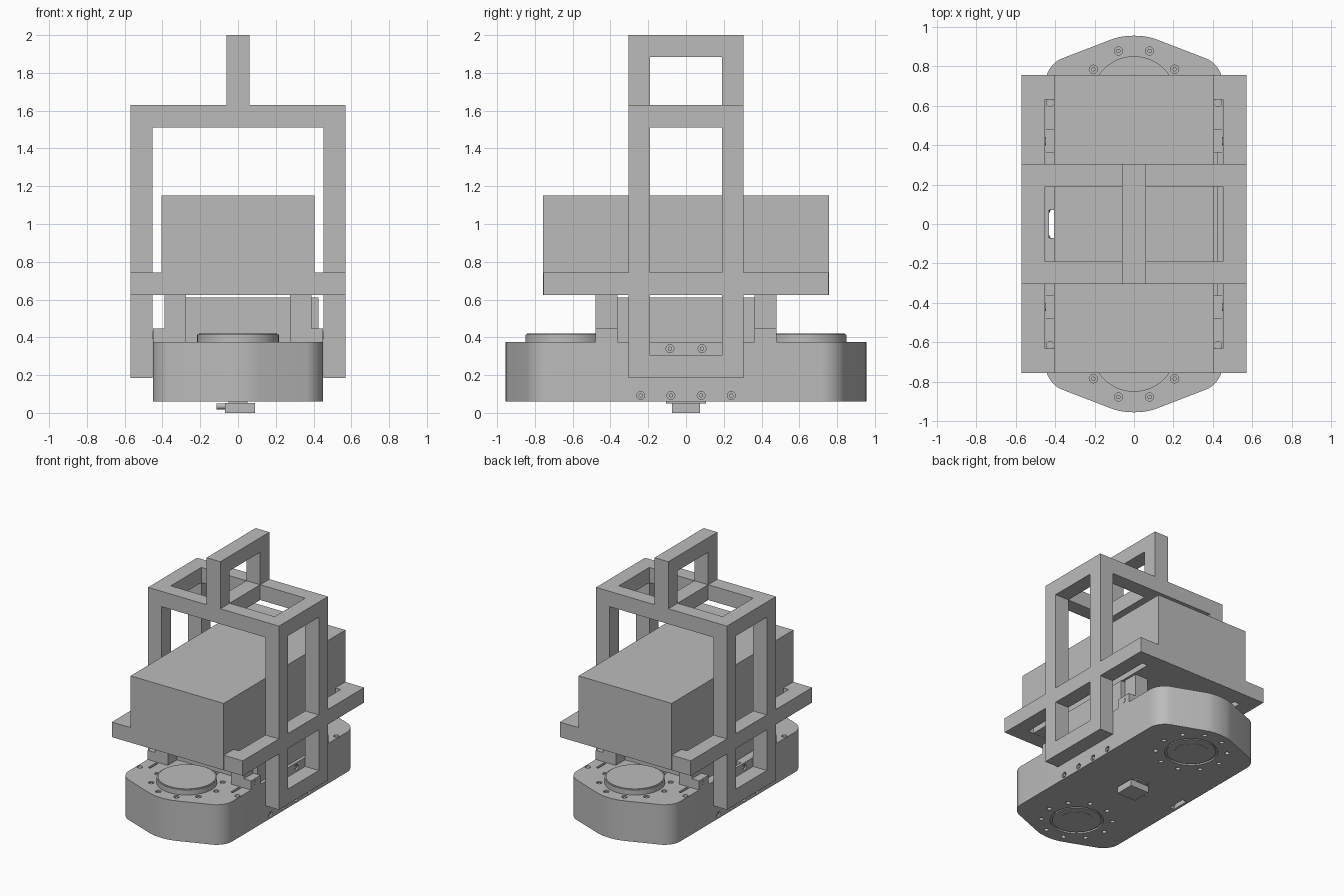
import bpy, bmesh, math
from mathutils import Matrix, Vector

if "Cube" in bpy.data.objects:
    bpy.data.objects.remove(bpy.data.objects["Cube"])

grey = bpy.data.materials.new("plain grey")
grey.use_nodes = True
COLOR = (0.5, 0.5, 0.5, 1)
grey.diffuse_color = COLOR
grey.node_tree.nodes["Principled BSDF"].inputs["Base Color"].default_value = COLOR


def finish(name, bm, smooth=False):
    bmesh.ops.recalc_face_normals(bm, faces=bm.faces)
    mesh = bpy.data.meshes.new(name)
    bm.to_mesh(mesh)
    bm.free()
    mesh.materials.append(grey)
    obj = bpy.data.objects.new(name, mesh)
    bpy.context.collection.objects.link(obj)
    if smooth:
        shade(obj)
    return obj


def activate(obj):
    bpy.ops.object.select_all(action='DESELECT')
    obj.select_set(True)
    bpy.context.view_layer.objects.active = obj


def shade(obj):
    activate(obj)
    bpy.ops.object.shade_smooth_by_angle(angle=math.radians(30))


def add_box(bm, lo, hi):
    lo, hi = Vector(lo), Vector(hi)
    size = Matrix.Diagonal((*(hi - lo), 1))
    bmesh.ops.create_cube(bm, size=1, matrix=Matrix.Translation((lo + hi) / 2) @ size)


def add_cyl(bm, center, radius, depth, axis='Z', sides=20):
    turn = Matrix.Rotation(math.pi / 2, 4, 'Y') if axis == 'X' else Matrix()
    bmesh.ops.create_cone(bm, cap_ends=True, segments=sides, radius1=radius, radius2=radius,
                          depth=depth, matrix=Matrix.Translation(center) @ turn)


def box(name, lo, hi):
    bm = bmesh.new()
    add_box(bm, lo, hi)
    return finish(name, bm)


def frame(name, axis, outer, inner, lo, hi):
    """Rectangular ring (a0, a1, b0, b1) extruded along x or z."""
    def loop(r, h):
        pts = [(r[0], r[2]), (r[1], r[2]), (r[1], r[3]), (r[0], r[3])]
        return [bm.verts.new((h, a, b) if axis == 'X' else (a, b, h)) for a, b in pts]
    bm = bmesh.new()
    o, i = loop(outer, lo), loop(inner, lo)
    faces = [bm.faces.new((o[k], o[(k + 1) % 4], i[(k + 1) % 4], i[k])) for k in range(4)]
    new = bmesh.ops.extrude_face_region(bm, geom=faces, use_keep_orig=True)["geom"]
    move = Vector((hi - lo, 0, 0)) if axis == 'X' else Vector((0, 0, hi - lo))
    bmesh.ops.translate(bm, vec=move, verts=[v for v in new if isinstance(v, bmesh.types.BMVert)])
    return finish(name, bm)


BOTTOM, TOP, SIDE, DISC_Y = 0.06, 0.375, 0.45, 0.635

# Base: six-sided outline with rounded corners
bm = bmesh.new()
outline = [(SIDE, -0.807), (SIDE, 0.807), (0, 0.98), (-SIDE, 0.807), (-SIDE, -0.807), (0, -0.98)]
face = bm.faces.new([bm.verts.new((x, y, BOTTOM)) for x, y in outline])
new = bmesh.ops.extrude_face_region(bm, geom=[face], use_keep_orig=True)["geom"]
bmesh.ops.translate(bm, vec=(0, 0, TOP - BOTTOM),
                    verts=[v for v in new if isinstance(v, bmesh.types.BMVert)])
for tip, offset in ((True, 0.119), (False, 0.09)):
    edges = [e for e in bm.edges
             if abs(e.verts[0].co.z - e.verts[1].co.z) > 0.1
             and (abs(e.verts[0].co.y) > 0.97 if tip
                  else abs(abs(e.verts[0].co.x) - SIDE) < 0.001)]
    bmesh.ops.bevel(bm, geom=edges, offset=offset, segments=10, profile=0.5, affect='EDGES')
base = finish("base", bm)

# Screw recesses, slots and the cable opening, cut from the base
cut, screws = bmesh.new(), bmesh.new()
for s in (-1, 1):
    for k in range(10):
        a = k * math.tau / 10
        x, y = 0.255 * math.cos(a), s * DISC_Y + 0.255 * math.sin(a)
        add_cyl(cut, (x, y, TOP), 0.021, 0.06)
        add_cyl(screws, (x, y, TOP - 0.02), 0.011, 0.03)
        add_cyl(cut, (x, y, BOTTOM), 0.017, 0.06)
    add_cyl(cut, (0, s * DISC_Y, BOTTOM), 0.19, 0.024, sides=48)
    for y in (-0.24, -0.08, 0.08, 0.24):
        add_cyl(cut, (s * SIDE, y, 0.09 + 0.002), 0.021, 0.05, 'X')
        add_cyl(screws, (s * (SIDE - 0.017), y, 0.092), 0.011, 0.025, 'X')
    for y in (-0.085, 0.085):
        add_cyl(cut, (s * SIDE, y, 0.34), 0.021, 0.05, 'X')
        add_cyl(screws, (s * (SIDE - 0.017), y, 0.34), 0.011, 0.025, 'X')
    for t in (-1, 1):
        add_box(cut, (s * 0.36 - 0.01, t * 0.54 - 0.05, TOP - 0.03),
                (s * 0.36 + 0.01, t * 0.54 + 0.05, TOP + 0.03))
        add_cyl(cut, (s * 0.425, t * 0.615, TOP), 0.02, 0.04)
add_box(cut, (-0.43, -0.07, 0), (-0.392, 0.07, 0.5))
cutter = finish("hole_cutter", cut)
cutter.hide_render = True
mod = base.modifiers.new("holes", 'BOOLEAN')
mod.operation, mod.solver, mod.object = 'DIFFERENCE', 'EXACT', cutter
activate(base)
bpy.ops.object.modifier_apply(modifier=mod.name)
bpy.data.objects.remove(cutter)
shade(base)
finish("screws", screws, True)

# Round turntables on top and hub plates underneath
for s, end in ((-1, "front"), (1, "back")):
    bm = bmesh.new()
    add_cyl(bm, (0, s * DISC_Y, 0.395), 0.216, 0.04, sides=64)
    add_cyl(bm, (0, s * DISC_Y, 0.4), 0.207, 0.04, sides=64)
    finish(end + "_turntable", bm, True)
    bm = bmesh.new()
    add_cyl(bm, (0, s * DISC_Y, BOTTOM + 0.009), 0.175, 0.014, sides=48)
    add_cyl(bm, (0, s * DISC_Y, BOTTOM + 0.007), 0.12, 0.014, sides=48)
    finish(end + "_hub_plate", bm, True)

# Inner housing and its four stepped brackets
box("inner_housing", (-0.385, -0.365, TOP - 0.01), (0.425, 0.365, 0.612))
for sx in (-1, 1):
    for sy in (-1, 1):
        def span(a, b, c, d, z0, z1):
            xs, ys = sorted((sx * a, sx * b)), sorted((sy * c, sy * d))
            return (xs[0], ys[0], z0), (xs[1], ys[1], z1)
        bm = bmesh.new()
        add_box(bm, *span(0.275, 0.45, 0.362, 0.48, TOP, 0.447))
        add_box(bm, *span(0.275, 0.388, 0.362, 0.48, 0.447, 0.625))
        add_cyl(bm, (sx * SIDE, sy * 0.42, 0.412), 0.02, 0.006, 'X')
        finish("bracket", bm, True)

# Tray frame with the large load box
frame("tray", 'Z', (-0.57, 0.57, -0.755, 0.755), (-0.452, 0.452, -0.632, 0.632), 0.624, 0.742)
box("load_box", (-0.405, -0.756, 0.625), (0.405, 0.756, 1.15))

# Side frames, cross bars and carrying handle
for s, side in ((-1, "right"), (1, "left")):
    lo, hi = sorted((s * 0.452, s * 0.57))
    frame(side + "_frame", 'X', (-0.305, 0.305, 0.185, 1.63), (-0.19, 0.19, 0.305, 1.51), lo, hi)
for s, end in ((-1, "front"), (1, "back")):
    lo, hi = sorted((s * 0.19, s * 0.305))
    box(end + "_cross_bar", (-0.452, lo, 1.51), (0.452, hi, 1.63))
frame("handle", 'X', (-0.305, 0.305, 1.51, 2.0), (-0.19, 0.19, 1.63, 1.885), -0.06, 0.06)

# Small sensor under the base
bm = bmesh.new()
add_box(bm, (-0.07, -0.075, 0.0), (0.09, 0.075, 0.052))
add_box(bm, (-0.05, -0.105, 0.05), (0.05, 0.105, 0.062))
add_cyl(bm, (-0.09, 0, 0.035), 0.016, 0.045, 'X')
finish("sensor", bm, True)
